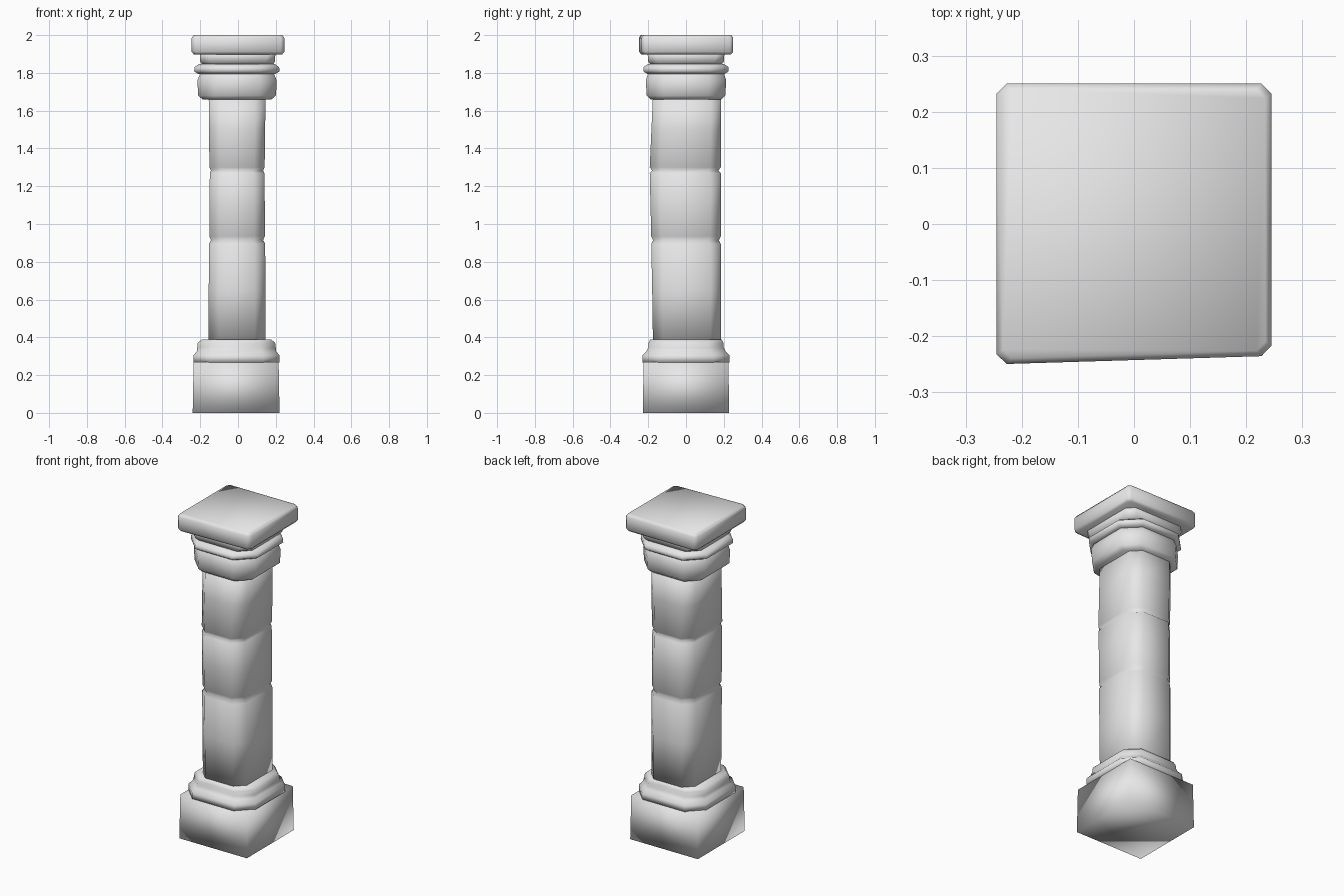
import bpy
import bmesh

# Remove the default cube only
default = bpy.data.objects.get("Cube")
if default:
    bpy.data.objects.remove(default, do_unlink=True)

# One plain stone colour
STONE = (0.8, 0.8, 0.8, 1.0)
stone = bpy.data.materials.new("grey stone")
stone.use_nodes = True
stone.diffuse_color = STONE
stone.node_tree.nodes["Principled BSDF"].inputs["Base Color"].default_value = STONE


def outline(half_x, half_y, cut):
    """Counter-clockwise rectangle whose corners are cut off by the given length."""
    if cut == 0:
        return [(half_x, -half_y), (half_x, half_y), (-half_x, half_y), (-half_x, -half_y)]
    inner_x, inner_y = half_x - cut, half_y - cut
    return [(half_x, -inner_y), (half_x, inner_y), (inner_x, half_y), (-inner_x, half_y),
            (-half_x, inner_y), (-half_x, -inner_y), (-inner_x, -half_y), (inner_x, -half_y)]


def loft(name, sections, shift_x=0.0, adjust=None):
    """Skin a closed solid through sections of (height, half x, half y, corner cut, y shift)."""
    bm = bmesh.new()
    rings = []
    for height, half_x, half_y, cut, shift_y in sections:
        points = outline(half_x, half_y, cut)
        rings.append([bm.verts.new((x + shift_x, y + shift_y, height)) for x, y in points])
    for lower, upper in zip(rings, rings[1:]):
        count = len(lower)
        for i in range(count):
            j = (i + 1) % count
            bm.faces.new((lower[i], lower[j], upper[j], upper[i]))
    bm.faces.new(list(reversed(rings[0])))
    bm.faces.new(rings[-1])
    if adjust:
        for vert in bm.verts:
            adjust(vert)
    for face in bm.faces:
        face.smooth = True
    mesh = bpy.data.meshes.new(name)
    bm.to_mesh(mesh)
    bm.free()
    mesh.materials.append(stone)
    obj = bpy.data.objects.new(name, mesh)
    bpy.context.collection.objects.link(obj)
    return obj


def skew_front(vert):
    """Pull the front edge of the slab slightly back towards its left end."""
    if vert.co.y < 0:
        vert.co.y += 0.015 * (vert.co.x + 0.245) / 0.49


# Square block at the foot
loft("foot_block", [
    (0, 0.23, 0.228, 0, 0),
    (0.27, 0.225, 0.225, 0, 0),
], shift_x=-0.01)

# Stepped moulding on the block
loft("base_moulding", [
    (0.268, 0.228, 0.23, 0.085, 0),
    (0.305, 0.228, 0.23, 0.085, 0),
    (0.325, 0.21, 0.21, 0.08, 0),
    (0.345, 0.208, 0.2, 0.08, 0),
    (0.37, 0.205, 0.198, 0.08, 0),
    (0.388, 0.185, 0.19, 0.07, 0),
], shift_x=-0.008)

# Shaft of three worn drums with narrow joints
loft("shaft", [
    (0.37, 0.15, 0.18, 0.055, 0.005),
    (0.65, 0.15, 0.182, 0.055, 0.003),
    (0.895, 0.149, 0.184, 0.055, 0),
    (0.915, 0.138, 0.174, 0.055, 0),
    (0.935, 0.147, 0.184, 0.055, 0),
    (1.1, 0.147, 0.186, 0.055, -0.002),
    (1.27, 0.144, 0.188, 0.055, -0.004),
    (1.283, 0.138, 0.175, 0.055, -0.004),
    (1.3, 0.146, 0.188, 0.055, -0.004),
    (1.5, 0.149, 0.184, 0.055, 0.001),
    (1.68, 0.15, 0.18, 0.055, 0.005),
], shift_x=-0.005)

# Rounded lower drum of the capital
loft("capital_drum", [
    (1.658, 0.18, 0.185, 0.07, 0),
    (1.68, 0.206, 0.208, 0.088, 0),
    (1.76, 0.21, 0.213, 0.09, 0),
    (1.785, 0.2, 0.205, 0.088, 0),
    (1.81, 0.19, 0.195, 0.085, 0),
], shift_x=-0.005)

# Projecting ring above the drum
loft("capital_ring", [
    (1.795, 0.205, 0.205, 0.09, 0),
    (1.808, 0.226, 0.226, 0.1, 0),
    (1.83, 0.224, 0.226, 0.1, 0),
    (1.848, 0.2, 0.2, 0.085, 0),
], shift_x=-0.006)

# Neck under the top slab
loft("capital_neck", [
    (1.84, 0.185, 0.185, 0.07, 0),
    (1.86, 0.198, 0.2, 0.05, 0),
    (1.91, 0.2, 0.204, 0.035, 0),
], shift_x=-0.002)

# Square slab with softened edges
loft("top_slab", [
    (1.898, 0.234, 0.238, 0.016, 0),
    (1.912, 0.245, 0.25, 0.018, 0),
    (1.985, 0.245, 0.25, 0.018, 0),
    (2, 0.234, 0.24, 0.016, 0),
], adjust=skew_front)
